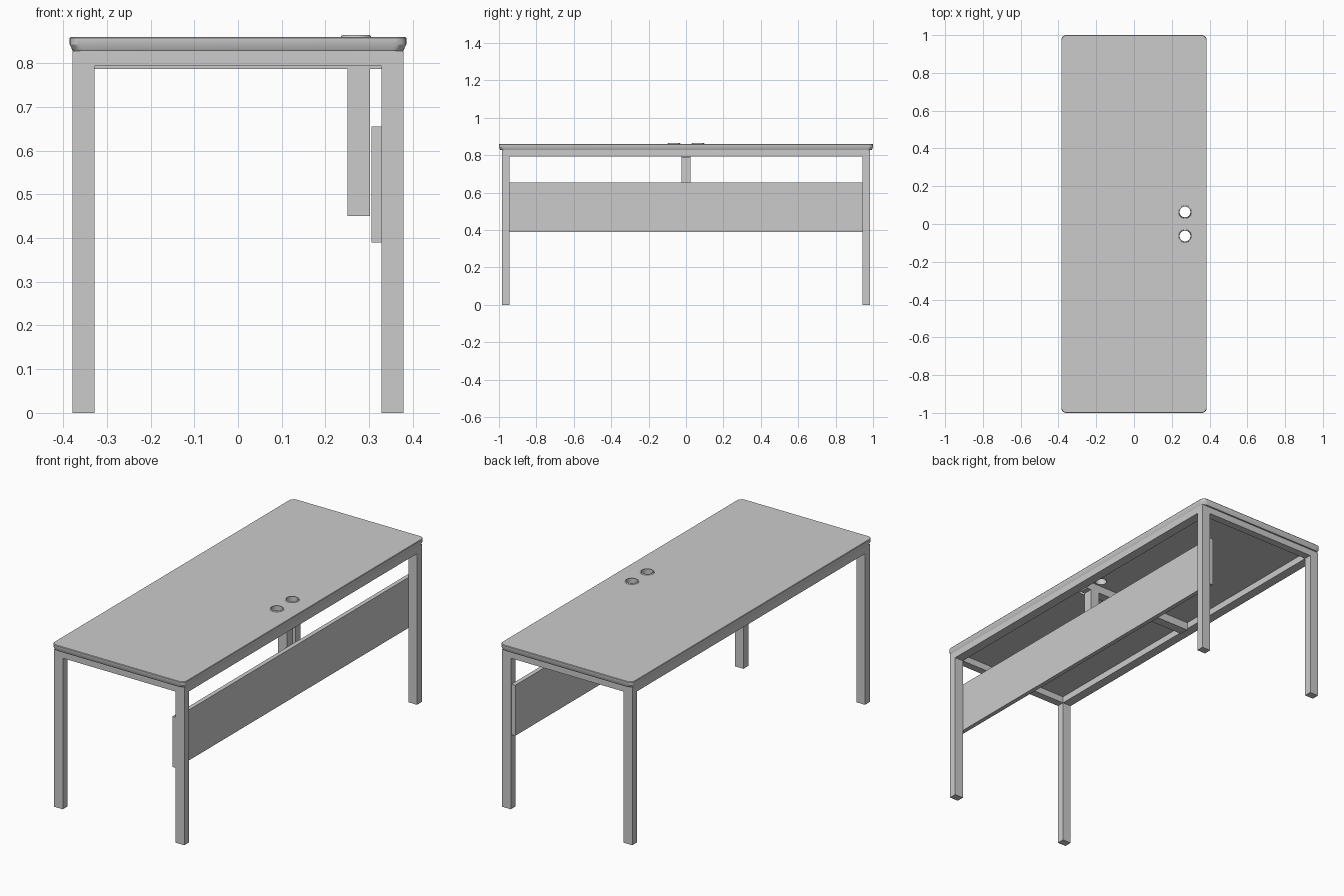
import bpy, bmesh, math

if "Cube" in bpy.data.objects:
    bpy.data.objects.remove(bpy.data.objects["Cube"])


def make_object(name, bm):
    bmesh.ops.recalc_face_normals(bm, faces=bm.faces)
    me = bpy.data.meshes.new(name)
    bm.to_mesh(me)
    bm.free()
    ob = bpy.data.objects.new(name, me)
    bpy.context.collection.objects.link(ob)
    return ob


def box(name, x0, x1, y0, y1, z0, z1):
    bm = bmesh.new()
    bmesh.ops.create_cube(bm, size=1)
    for v in bm.verts:
        v.co.x = x0 if v.co.x < 0 else x1
        v.co.y = y0 if v.co.y < 0 else y1
        v.co.z = z0 if v.co.z < 0 else z1
    return make_object(name, bm)


def rounded_slab(name, rings, r, seg=6):
    """Stack of rounded rectangles: rings of (half x, half y, z)."""
    bm = bmesh.new()
    loops = []
    for hx, hy, z in rings:
        loop = []
        for q, (sx, sy) in enumerate([(1, 1), (-1, 1), (-1, -1), (1, -1)]):
            for i in range(seg + 1):
                a = math.pi / 2 * (q + i / seg)
                loop.append(bm.verts.new((sx * (hx - r) + r * math.cos(a),
                                          sy * (hy - r) + r * math.sin(a), z)))
        loops.append(loop)
    n = len(loops[0])
    for a, b in zip(loops, loops[1:]):
        for i in range(n):
            j = (i + 1) % n
            bm.faces.new((a[i], a[j], b[j], b[i]))
    bm.faces.new(loops[0])
    bm.faces.new(loops[-1])
    return make_object(name, bm)


def lathe_ring(name, profile, cx, cy, seg=32):
    """Closed profile of (radius, z) turned around a vertical axis."""
    bm = bmesh.new()
    rings = [[bm.verts.new((cx + r * math.cos(2 * math.pi * k / seg),
                            cy + r * math.sin(2 * math.pi * k / seg), z))
              for r, z in profile] for k in range(seg)]
    n = len(profile)
    for k in range(seg):
        a, b = rings[k], rings[(k + 1) % seg]
        for i in range(n):
            j = (i + 1) % n
            bm.faces.new((a[i], b[i], b[j], a[j]))
    return make_object(name, bm)


def smooth(ob):
    bpy.ops.object.select_all(action='DESELECT')
    ob.select_set(True)
    bpy.context.view_layer.objects.active = ob
    bpy.ops.object.shade_smooth_by_angle(angle=math.radians(30))


TOP, UNDER, APRON = 0.86, 0.828, 0.793
LX0, LX1, LY0, LY1 = 0.328, 0.378, 0.945, 0.985

# Desktop with its edge chamfered underneath
desktop = rounded_slab("desktop", [(0.378, 0.993, UNDER), (0.385, 1.0, 0.843),
                                   (0.385, 1.0, 0.857), (0.383, 0.998, TOP)], 0.026)
smooth(desktop)

# Cable holes through the desktop, each lined with a lipped grommet
for side, y in (("front", -0.064), ("back", 0.064)):
    bm = bmesh.new()
    bmesh.ops.create_cone(bm, cap_ends=True, segments=32, radius1=0.0305,
                          radius2=0.0305, depth=0.2)
    bmesh.ops.translate(bm, verts=bm.verts, vec=(0.27, y, 0.84))
    cutter = make_object(side + "_hole_cutter", bm)
    cutter.hide_render = True
    cutter.hide_set(True)
    mod = desktop.modifiers.new(side + "_hole", 'BOOLEAN')
    mod.operation = 'DIFFERENCE'
    mod.solver = 'EXACT'
    mod.object = cutter
    grommet = lathe_ring(side + "_cable_grommet",
                         [(0.0285, 0.826), (0.031, 0.826), (0.031, 0.8595), (0.035, 0.8595),
                          (0.034, 0.862), (0.031, 0.864), (0.0285, 0.8635)], 0.27, y)
    smooth(grommet)

# Legs and long rails on each side
for sx, xn in ((-1, "left"), (1, "right")):
    x0, x1 = sorted((sx * LX0, sx * LX1))
    for sy, yn in ((-1, "front"), (1, "back")):
        y0, y1 = sorted((sy * LY0, sy * LY1))
        box(f"{yn}_{xn}_leg", x0, x1, y0, y1, 0, UNDER)
    box(xn + "_long_rail", x0, x1, -LY0, LY0, APRON, UNDER)

# Short rails at the ends
for sy, yn in ((-1, "front"), (1, "back")):
    y0, y1 = sorted((sy * LY0, sy * LY1))
    box(yn + "_short_rail", -LX0, LX0, y0, y1, APRON, UNDER)

# Middle cross beam and the post hanging from it
box("cross_beam", -LX0, LX0, -0.025, 0.025, 0.786, UNDER)
box("cable_post", 0.25, 0.302, -0.025, 0.025, 0.45, 0.786)

# Modesty panel inside the right legs
box("modesty_panel", 0.305, LX0, -0.98, 0.98, 0.39, 0.655)
